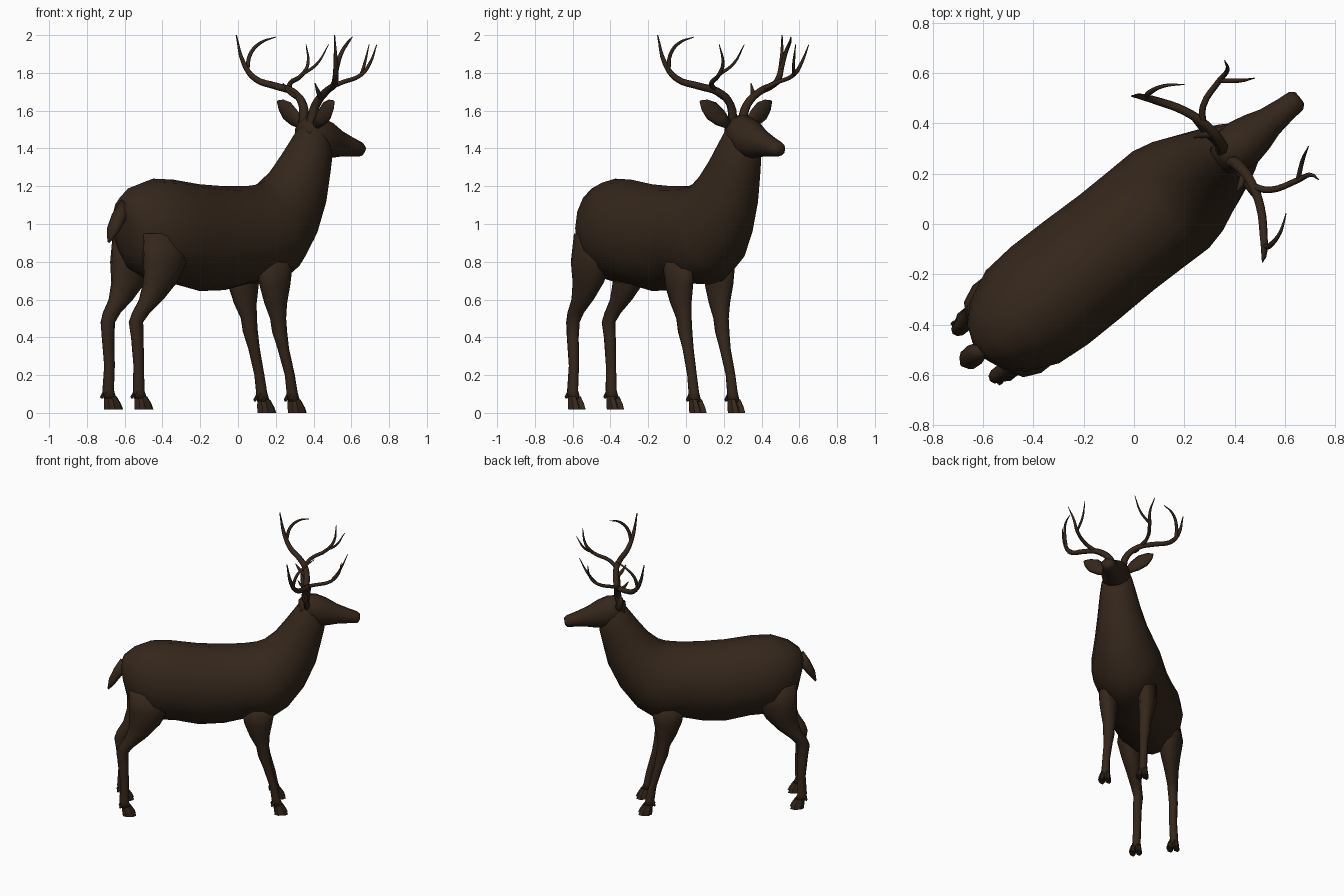
import bpy, bmesh, math
from mathutils import Vector, Matrix

# The animal is modelled facing +x, then turned to its diagonal stance
PLACE = Matrix.Rotation(math.radians(38.3), 4, 'Z') @ Matrix.Translation((0, -0.015, 0))
FLIP = Matrix.Diagonal((1, -1, 1, 1))

hide = bpy.data.materials.new("dark_brown")
hide.diffuse_color = (0.035, 0.02, 0.011, 1)


def loft(name, rings, sides=12, mirrored=False, smooth=True):
    """Skin a row of elliptical rings (centre, half axis a, half axis b)."""
    bm = bmesh.new()
    loops = []
    for c, a, b in rings:
        loops.append([bm.verts.new(Vector(c) + Vector(a) * math.cos(t) + Vector(b) * math.sin(t))
                      for t in (2 * math.pi * i / sides for i in range(sides))])
    for lo, hi in zip(loops, loops[1:]):
        for i in range(sides):
            j = (i + 1) % sides
            bm.faces.new((lo[i], lo[j], hi[j], hi[i]))
    bm.faces.new(loops[0])
    bm.faces.new(loops[-1])
    bm.transform(PLACE @ FLIP if mirrored else PLACE)
    bmesh.ops.recalc_face_normals(bm, faces=bm.faces[:])
    for f in bm.faces:
        f.smooth = smooth
    me = bpy.data.meshes.new(name)
    bm.to_mesh(me)
    bm.free()
    me.materials.append(hide)
    ob = bpy.data.objects.new(name, me)
    bpy.context.collection.objects.link(ob)
    return ob


def profile(rows):
    """Rings from side-profile rows: top x, top z, bottom x, bottom z, half width."""
    return [(((tx + bx) / 2, 0, (tz + bz) / 2), ((tx - bx) / 2, 0, (tz - bz) / 2), (0, w, 0))
            for tx, tz, bx, bz, w in rows]


def column(rows):
    """Level rings: x, y, z, half length, half width."""
    return [((x, y, z), (l, 0, 0), (0, w, 0)) for x, y, z, l, w in rows]


def horn(name, pts, mirrored):
    """Tapering tube through points (x, y, z, radius)."""
    cu = bpy.data.curves.new(name, 'CURVE')
    cu.dimensions = '3D'
    cu.bevel_depth, cu.bevel_resolution, cu.resolution_u = 1, 1, 4
    cu.use_fill_caps = True
    sp = cu.splines.new('BEZIER')
    sp.bezier_points.add(len(pts) - 1)
    for p, (x, y, z, r) in zip(sp.bezier_points, pts):
        p.co = PLACE @ Vector((x, -y if mirrored else y, z))
        p.radius = r
        p.handle_left_type = p.handle_right_type = 'AUTO'
    cu.materials.append(hide)
    ob = bpy.data.objects.new(name, cu)
    bpy.context.collection.objects.link(ob)
    bpy.ops.object.select_all(action='DESELECT')
    ob.select_set(True)
    bpy.context.view_layer.objects.active = ob
    bpy.ops.object.convert(target='MESH')


# Torso and neck
loft("body", profile([
    (-.80, 1.09, -.785, .97, .05), (-.775, 1.15, -.755, .84, .12), (-.70, 1.205, -.70, .75, .18),
    (-.585, 1.24, -.57, .69, .235), (-.45, 1.235, -.43, .68, .247), (-.27, 1.21, -.27, .645, .245),
    (-.10, 1.20, -.10, .65, .24), (.04, 1.20, .06, .685, .242), (.13, 1.21, .22, .68, .245),
    (.18, 1.23, .34, .76, .225), (.25, 1.29, .45, .90, .185), (.32, 1.38, .53, 1.07, .15),
    (.38, 1.46, .57, 1.24, .125), (.43, 1.53, .59, 1.33, .105), (.46, 1.56, .58, 1.39, .075)]), 16)

# Head with muzzle
loft("head", profile([
    (.41, 1.53, .43, 1.43, .06), (.46, 1.575, .49, 1.37, .092), (.53, 1.575, .56, 1.345, .097),
    (.60, 1.545, .62, 1.35, .083), (.67, 1.50, .68, 1.357, .062), (.75, 1.462, .76, 1.358, .05),
    (.81, 1.437, .81, 1.358, .045), (.83, 1.42, .825, 1.375, .03)]))

# Tail
loft("tail", profile([
    (-.80, 1.13, -.75, 1.03, .03), (-.845, 1.06, -.795, 1.0, .045),
    (-.88, .98, -.835, .95, .042), (-.89, .91, -.88, .90, .008)]), 8)

FRONT = [(.13, .13, .82, .12, .07), (.13, .135, .68, .095, .06), (.14, .13, .58, .066, .05),
         (.16, .125, .50, .044, .04), (.17, .125, .43, .041, .038), (.195, .125, .34, .031, .03),
         (.235, .13, .20, .027, .026), (.25, .13, .11, .03, .028), (.262, .13, .06, .034, .034)]
REAR = [(-.60, .13, .95, .15, .07), (-.615, .14, .80, .135, .085), (-.645, .135, .69, .105, .065),
        (-.70, .13, .60, .075, .046), (-.765, .125, .53, .054, .036), (-.795, .12, .48, .042, .032),
        (-.79, .125, .40, .035, .03), (-.78, .125, .25, .029, .027), (-.785, .13, .12, .032, .028),
        (-.772, .13, .075, .035, .034)]

BEAM = [(.455, .03, 1.53, .027), (.469, .055, 1.63, .024), (.469, .141, 1.70, .021),
        (.436, .244, 1.73, .019), (.374, .344, 1.77, .017), (.337, .393, 1.85, .013),
        (.308, .42, 2.0, .003)]
TINES = {
    "antler_back_tine": [(.35, .38, 1.81, .012), (.377, .387, 1.90, .011),
                         (.435, .372, 1.96, .008), (.501, .327, 1.99, .002)],
    "antler_front_tine": [(.46, .155, 1.71, .014), (.507, .213, 1.745, .013), (.62, .252, 1.79, .012),
                          (.669, .264, 1.85, .009), (.686, .302, 1.95, .002)],
    "antler_inner_tine": [(.62, .252, 1.79, .01), (.683, .202, 1.85, .008), (.736, .173, 1.95, .002)],
    "antler_brow_spike": [(.468, .10, 1.67, .016), (.43, .125, 1.70, .012), (.40, .137, 1.745, .003)],
}

for side, m in (("left", False), ("right", True)):
    # Legs with cloven hooves and dewclaws
    for name, rows, ground in (("front", FRONT, 0.0), ("rear", REAR, 0.018)):
        loft(f"{name}_leg_{side}", column(rows), 10, m)
        x, y, z = rows[-1][:3]
        for k, s in (("inner", -1), ("outer", 1)):
            loft(f"{name}_hoof_{k}_{side}", column([
                (x + .002, y + s * .016, z + .012, .03, .017), (x + .016, y + s * .02, ground + .03, .042, .021),
                (x + .024, y + s * .022, ground, .046, .021)]), 6, m, False)
            loft(f"{name}_dewclaw_{k}_{side}", column([
                (x - .02, y + s * .014, z + .045, .012, .01), (x - .038, y + s * .02, z + .01, .012, .01),
                (x - .04, y + s * .02, z, .004, .004)]), 5, m, False)

    # Ear: flat leaf spreading outward
    base, tip, wide = Vector((.465, .065, 1.525)), Vector((.445, .24, 1.65)), Vector((0, -.58, .81))
    loft(f"ear_{side}", [(base.lerp(tip, t), wide * w, (d, 0, 0)) for t, w, d in
                         ((0, .025, .022), (.3, .048, .022), (.6, .054, .017), (.85, .034, .011), (1, .006, .004))],
         8, m)

    # Antlers
    horn(f"antler_beam_{side}", BEAM, m)
    for name, pts in TINES.items():
        horn(f"{name}_{side}", pts, m)

for ob in bpy.data.objects:
    for p in ob.data.polygons:
        if "antler" in ob.name:
            p.use_smooth = True
